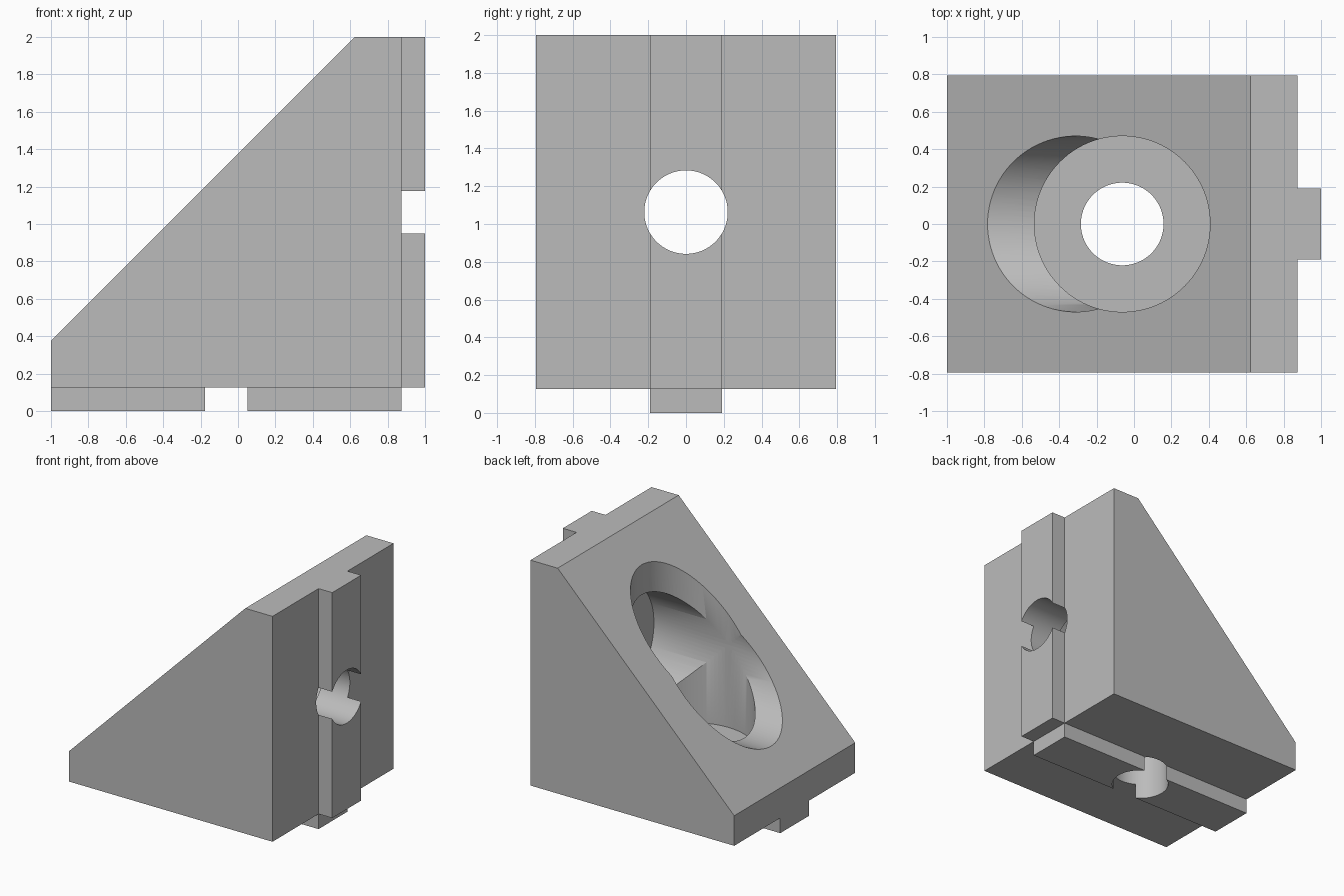
import bpy, bmesh, math
from mathutils import Matrix, Vector

cube = bpy.data.objects.get("Cube")
if cube:
    bpy.data.objects.remove(cube, do_unlink=True)

# Single grey finish
grey = bpy.data.materials.new("plain grey")
grey.use_nodes = True
colour = (0.5, 0.5, 0.5, 1)
grey.diffuse_color = colour
grey.node_tree.nodes["Principled BSDF"].inputs["Base Color"].default_value = colour


def add_object(name, bm):
    bmesh.ops.recalc_face_normals(bm, faces=bm.faces)
    mesh = bpy.data.meshes.new(name)
    bm.to_mesh(mesh)
    bm.free()
    mesh.materials.append(grey)
    ob = bpy.data.objects.new(name, mesh)
    bpy.context.collection.objects.link(ob)
    return ob


def prism(name, profile, half_width):
    """Extrude an x-z profile symmetrically along y."""
    bm = bmesh.new()
    face = bm.faces.new([bm.verts.new((x, -half_width, z)) for x, z in profile])
    ext = bmesh.ops.extrude_face_region(bm, geom=[face])
    verts = [g for g in ext["geom"] if isinstance(g, bmesh.types.BMVert)]
    bmesh.ops.translate(bm, verts=verts, vec=(0, 2 * half_width, 0))
    return add_object(name, bm)


def cylinder(name, start, end, radius):
    """Cylinder between two points."""
    start, end = Vector(start), Vector(end)
    axis = end - start
    matrix = Matrix.Translation((start + end) / 2) @ axis.to_track_quat("Z", "Y").to_matrix().to_4x4()
    bm = bmesh.new()
    bmesh.ops.create_cone(bm, cap_ends=True, segments=96, radius1=radius,
                          radius2=radius, depth=axis.length, matrix=matrix)
    return add_object(name, bm)


def combine(target, tool, operation):
    """Apply an exact boolean and discard the tool."""
    tool.hide_render = True
    mod = target.modifiers.new(tool.name, "BOOLEAN")
    mod.object, mod.operation, mod.solver = tool, operation, "EXACT"
    bpy.ops.object.select_all(action="DESELECT")
    target.select_set(True)
    bpy.context.view_layer.objects.active = target
    bpy.ops.object.modifier_apply(modifier=mod.name)
    bpy.data.objects.remove(tool, do_unlink=True)


# Wedge body with a 45 degree face
SEAT, BACK = 0.126, 0.874      # mounting planes, z and x
WALL = 0.25                    # material left behind each counterbore
bracket = prism("angle_bracket", [(-1, SEAT), (BACK, SEAT), (BACK, 2),
                                  (BACK - WALL, 2), (-1, SEAT + WALL)], 0.795)

# L-shaped locating tongue along the two mounting faces
tongue = prism("locating_tongue", [(-1, 0), (BACK, 0), (BACK, SEAT), (1, SEAT), (1, 2),
                                   (BACK - 0.1, 2), (BACK - 0.1, SEAT + 0.1),
                                   (-1, SEAT + 0.1)], 0.19)
combine(bracket, tongue, "UNION")

# Counterbores and bolt holes, vertical then horizontal
HX, HZ = -0.063, 1.063
combine(bracket, cylinder("vertical_counterbore", (HX, 0, SEAT + WALL), (HX, 0, 2.2), 0.47), "DIFFERENCE")
combine(bracket, cylinder("horizontal_counterbore", (BACK - WALL, 0, HZ), (-1.2, 0, HZ), 0.47), "DIFFERENCE")
combine(bracket, cylinder("vertical_bolt_hole", (HX, 0, -0.2), (HX, 0, 0.5), 0.221), "DIFFERENCE")
combine(bracket, cylinder("horizontal_bolt_hole", (1.2, 0, HZ), (0.5, 0, HZ), 0.221), "DIFFERENCE")

bracket.select_set(True)
bpy.context.view_layer.objects.active = bracket
bpy.ops.object.shade_smooth_by_angle(angle=math.radians(30))
